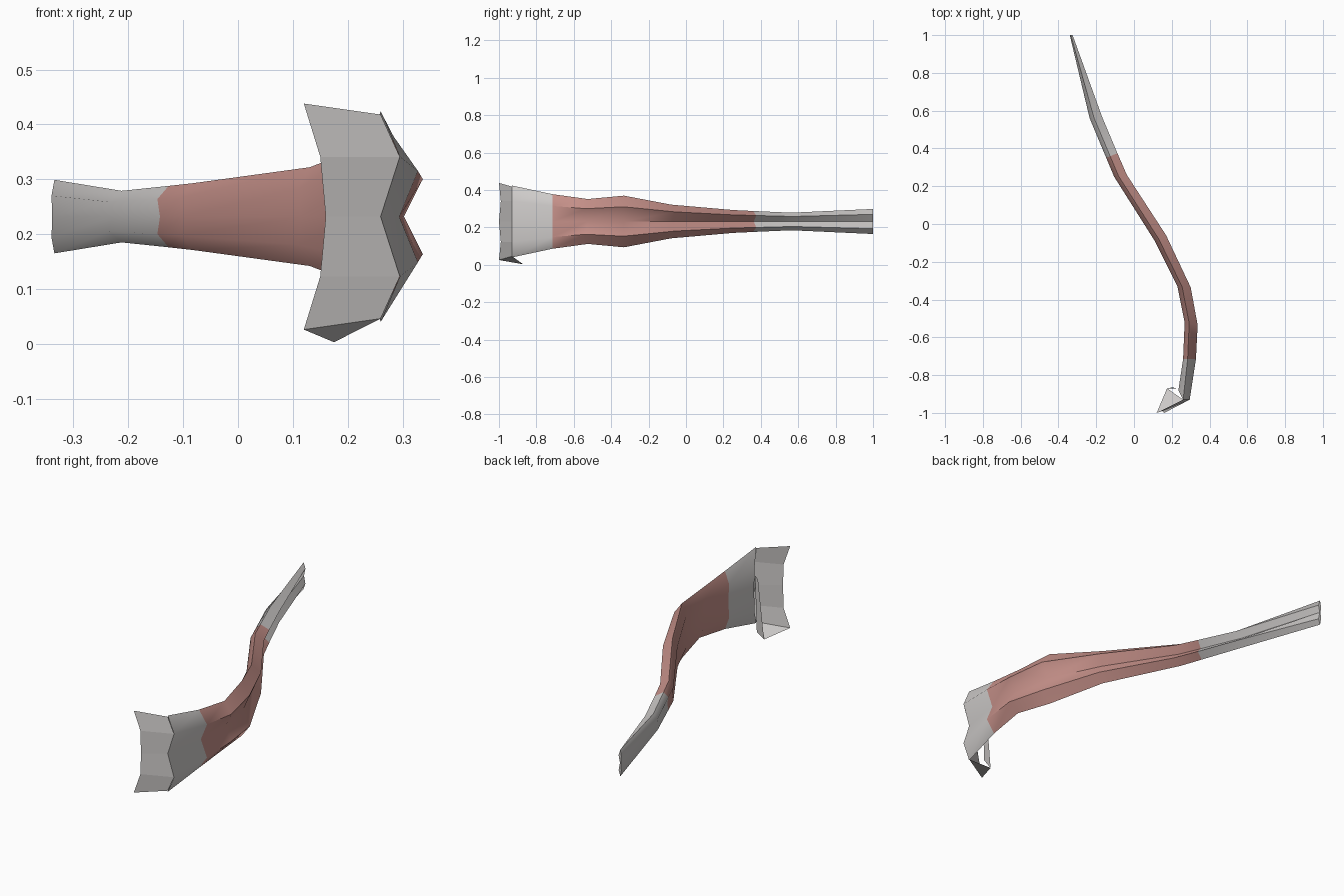
import bpy, bmesh
from mathutils import Vector

cube = bpy.data.objects.get("Cube")
if cube:
    bpy.data.objects.remove(cube, do_unlink=True)


def material(name, rgb):
    m = bpy.data.materials.new(name)
    m.use_nodes = True
    m.diffuse_color = (*rgb, 1)
    m.node_tree.nodes["Principled BSDF"].inputs["Base Color"].default_value = (*rgb, 1)
    return m


grey = material("pale grey", (0.62, 0.60, 0.59))
pink = material("dusty pink", (0.56, 0.28, 0.25))
MID = 0.232


def finish(name, bm, mats):
    bmesh.ops.recalc_face_normals(bm, faces=bm.faces)
    mesh = bpy.data.meshes.new(name)
    bm.to_mesh(mesh)
    bm.free()
    for m in mats:
        mesh.materials.append(m)
    ob = bpy.data.objects.new(name, mesh)
    bpy.context.collection.objects.link(ob)
    return ob


# Curved band: inner point, outer point and half height along its length
stations = [
    ((-0.34, 1.0), (-0.325, 1.0), 0.067),
    ((-0.235, 0.56), (-0.17, 0.57), 0.047),
    ((-0.147, 0.35), (-0.088, 0.375), 0.056),
    ((-0.105, 0.25), (-0.038, 0.26), 0.061),
    ((0.11, -0.09), (0.17, -0.06), 0.09),
    ((0.23, -0.33), (0.30, -0.335), 0.138),
    ((0.268, -0.52), (0.337, -0.535), 0.12),
    ((0.26, -0.715), (0.328, -0.715), 0.146),
    ((0.235, -0.88), (0.295, -0.93), 0.192),
]
# Cross-section: depth from inner to outer side, fraction of half height
section = [(0.35, 1), (1, 0.57), (0.5, 0), (1, -0.57),
           (0.35, -1), (0, -0.57), (0.08, 0), (0, 0.57)]

bm = bmesh.new()
rings = []
for inner, outer, half in stations:
    a, b = Vector(inner), Vector(outer)
    rings.append([bm.verts.new((*a.lerp(b, t), MID + half * f)) for t, f in section])
n = len(section)
for i, (r, s) in enumerate(zip(rings, rings[1:])):
    for k in range(n):
        f = bm.faces.new((r[k], r[(k + 1) % n], s[(k + 1) % n], s[k]))
        f.material_index = 1 if 2 <= i < 7 else 0

# Tail end cap follows the corrugated section
r = rings[0]
for quad in ((0, 1, 7), (1, 2, 6, 7), (2, 3, 5, 6), (3, 4, 5)):
    bm.faces.new([r[k] for k in quad])

# Pull the outer front rim into one upright plane
for k in range(5):
    rings[-1][k].co.y = -0.93
    rings[-1][k].co.x = 0.295 if k % 2 else 0.26
band = finish("curved_band", bm, [grey, pink])
bpy.context.view_layer.objects.active = band
band.select_set(True)
bpy.ops.object.shade_smooth_by_angle(angle=0.9)

# Faceted front flap, folded back from the rim
bm = bmesh.new()
rim = [(0.26, 0.186), (0.295, 0.109), (0.26, 0), (0.295, -0.109), (0.26, -0.186)]
tip = [(0.12, 0.206), (0.15, 0.109), (0.16, 0), (0.15, -0.109), (0.12, -0.206)]
near = [bm.verts.new((x, -0.93, MID + z)) for x, z in rim]
far = [bm.verts.new((x, -1.0 + 0.01 * (k % 2), MID + z)) for k, (x, z) in enumerate(tip)]
for k in range(4):
    bm.faces.new((near[k], near[k + 1], far[k + 1], far[k]))
# Lower fang and the narrow return behind the flap
fang = bm.verts.new((0.175, -0.87, 0.003))
bm.faces.new((near[4], far[4], fang))
finish("front_flap", bm, [grey])

bm = bmesh.new()
points = [(0.175, -0.87, 0.003), (0.215, -0.87, 0.03), (0.225, -0.87, 0.31), (0.205, -0.865, 0.30)]
bm.faces.new([bm.verts.new(p) for p in points])
finish("inner_return", bm, [grey])
